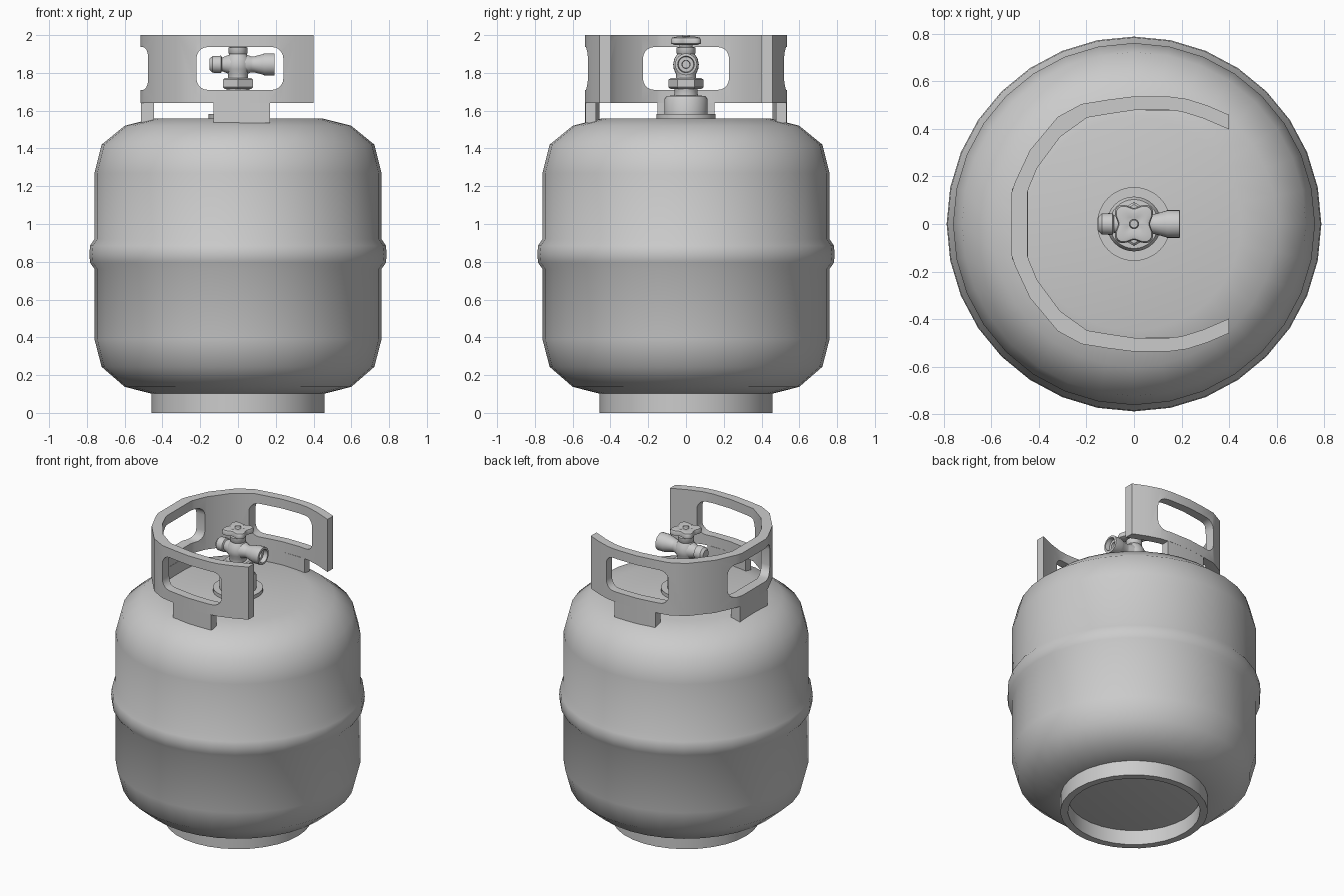
import bpy, bmesh
from math import sin, cos, pi, radians
from mathutils import Matrix, Vector

if "Cube" in bpy.data.objects:
    bpy.data.objects.remove(bpy.data.objects["Cube"])


def finish(name, bm, angle=40):
    bmesh.ops.recalc_face_normals(bm, faces=bm.faces)
    mesh = bpy.data.meshes.new(name)
    bm.to_mesh(mesh)
    bm.free()
    ob = bpy.data.objects.new(name, mesh)
    bpy.context.collection.objects.link(ob)
    smooth(ob, angle)
    return ob


def smooth(ob, angle):
    bpy.ops.object.select_all(action='DESELECT')
    ob.select_set(True)
    bpy.context.view_layer.objects.active = ob
    bpy.ops.object.shade_smooth_by_angle(angle=radians(angle))


def lathe(name, profile, sides=24, closed=False, angle=40, mat=None, lobe=0, turn=0):
    """Revolve (radius, height) points; lobe adds four bumps on the diagonals."""
    bm = bmesh.new()
    rings = []
    for r, z in profile:
        ring = []
        for i in range(sides):
            a = 2 * pi * i / sides + turn
            rr = r * (1 - lobe * cos(4 * a))
            ring.append(bm.verts.new((rr * cos(a), rr * sin(a), z)))
        rings.append(ring)
    pairs = list(zip(rings, rings[1:]))
    if closed:
        pairs.append((rings[-1], rings[0]))
    for a, b in pairs:
        for i in range(sides):
            j = (i + 1) % sides
            bm.faces.new((a[i], a[j], b[j], b[i]))
    if not closed:
        bm.faces.new(rings[0])
        bm.faces.new(rings[-1])
    if mat:
        bm.transform(mat)
    return finish(name, bm, angle)


def prism(name, pts, vec, angle=40):
    """Extrude a planar outline along a vector."""
    bm = bmesh.new()
    f = bm.faces.new([bm.verts.new(p) for p in pts])
    ext = bmesh.ops.extrude_face_region(bm, geom=[f], use_keep_orig=True)
    vs = [g for g in ext['geom'] if isinstance(g, bmesh.types.BMVert)]
    bmesh.ops.translate(bm, verts=vs, vec=Vector(vec))
    return finish(name, bm, angle)


def rounded_rect(x0, x1, z0, z1, r):
    pts = []
    for k, (cx, cz) in enumerate([(x1 - r, z1 - r), (x0 + r, z1 - r),
                                  (x0 + r, z0 + r), (x1 - r, z0 + r)]):
        for i in range(6):
            a = pi / 2 * (k + i / 5)
            pts.append((cx + r * cos(a), cz + r * sin(a)))
    return pts


# Tank shell with raised weld band
lathe("tank_body", [(0.45, 0.10), (0.60, 0.138), (0.722, 0.244), (0.76, 0.39),
                    (0.76, 0.762), (0.783, 0.795), (0.787, 0.84), (0.783, 0.885),
                    (0.76, 0.92), (0.76, 1.27), (0.722, 1.42), (0.60, 1.52),
                    (0.45, 1.558)], 32, angle=50)

# Foot ring
lathe("foot_ring", [(0.457, 0), (0.457, 0.115), (0.41, 0.115), (0.41, 0)], 32, closed=True)

# Collar: C-shaped guard open towards +x
outer = [(0.40, 0.458), (0.31, 0.497), (0.223, 0.525), (0.15, 0.535), (0, 0.536),
         (-0.11, 0.522), (-0.22, 0.504), (-0.32, 0.45), (-0.437, 0.31),
         (-0.50, 0.175), (-0.515, 0.13)]
inner = [(0.40, 0.397), (0.29, 0.444), (0.20, 0.472), (0.13, 0.480), (0, 0.478),
         (-0.10, 0.463), (-0.197, 0.447), (-0.31, 0.366), (-0.407, 0.235),
         (-0.44, 0.155), (-0.448, 0.13)]


def mirrored(path):
    return path + [(x, -y) for x, y in reversed(path)]


outline = mirrored(outer) + mirrored(inner)[::-1]
collar = prism("collar", [(x, y, 1.64) for x, y in outline], (0, 0, 0.36))

# Hand-hold windows cut through the side walls and the back wall
side = prism("side_window_cutter",
             [(x, -0.7, z) for x, z in rounded_rect(-0.22, 0.24, 1.71, 1.937, 0.06)], (0, 1.4, 0))
back = prism("back_window_cutter",
             [(-0.7, y, z) for y, z in rounded_rect(-0.228, 0.228, 1.71, 1.937, 0.06)], (0.45, 0, 0))
bpy.context.view_layer.objects.active = collar
for cutter in (side, back):
    cutter.hide_render = True
    mod = collar.modifiers.new("window", 'BOOLEAN')
    mod.operation = 'DIFFERENCE'
    mod.solver = 'EXACT'
    mod.object = cutter
    bpy.ops.object.modifier_apply(modifier=mod.name)
    bpy.data.objects.remove(cutter)
smooth(collar, 35)

# Three welded tabs that carry the collar
tab = [(-0.13, 0.518), (0, 0.536), (0.17, 0.533), (0.17, 0.477), (0, 0.478), (-0.13, 0.459)]
for name, s in (("front_tab", -1), ("rear_tab", 1)):
    prism(name, [(x, s * y, 1.535) for x, y in tab], (0, 0, 0.105))
prism("side_tab", [(x, y, 1.53) for x, y in
                   [(-0.513, -0.15), (-0.446, -0.15), (-0.446, 0.15), (-0.513, 0.15)]], (0, 0, 0.11))

# Valve base and neck
lathe("valve_flange", [(0.155, 1.55), (0.155, 1.582)], 32)
lathe("valve_boss", [(0.115, 1.575), (0.115, 1.66), (0.103, 1.678), (0.063, 1.68),
                     (0.06, 1.715), (0.068, 1.73)], 32)
lathe("hex_nut", [(0.082, 1.715), (0.092, 1.724), (0.092, 1.764), (0.082, 1.772)], 6,
      angle=20, turn=pi / 6)

# Valve body: vertical stem crossed by the horizontal pipe
lathe("valve_stem", [(0.053, 1.77), (0.053, 1.795), (0.065, 1.82), (0.068, 1.845),
                     (0.062, 1.875), (0.046, 1.90), (0.05, 1.905), (0.05, 1.935),
                     (0.035, 1.937), (0.035, 1.96)], 24, angle=50)
along_x = Matrix.Translation((0, 0, 1.845)) @ Matrix.Rotation(pi / 2, 4, 'Y')
lathe("valve_pipe", [(0.03, -0.15), (0.044, -0.135), (0.046, -0.09), (0.036, -0.085),
                     (0.046, -0.06), (0.058, -0.03), (0.058, 0.03), (0.042, 0.07),
                     (0.042, 0.085), (0.054, 0.13), (0.058, 0.14), (0.058, 0.192),
                     (0.044, 0.194), (0.040, 0.165), (0.022, 0.165), (0.020, 0.14)],
      24, mat=along_x)

# Four-lobed hand wheel with centre screw
lathe("hand_wheel", [(0.06, 1.948), (0.082, 1.955), (0.084, 1.972), (0.078, 1.986),
                     (0.05, 1.992), (0.03, 1.986)], 48, lobe=0.2, angle=50)
lathe("wheel_screw", [(0.02, 1.97), (0.02, 1.995), (0.016, 2.0)], 16)
